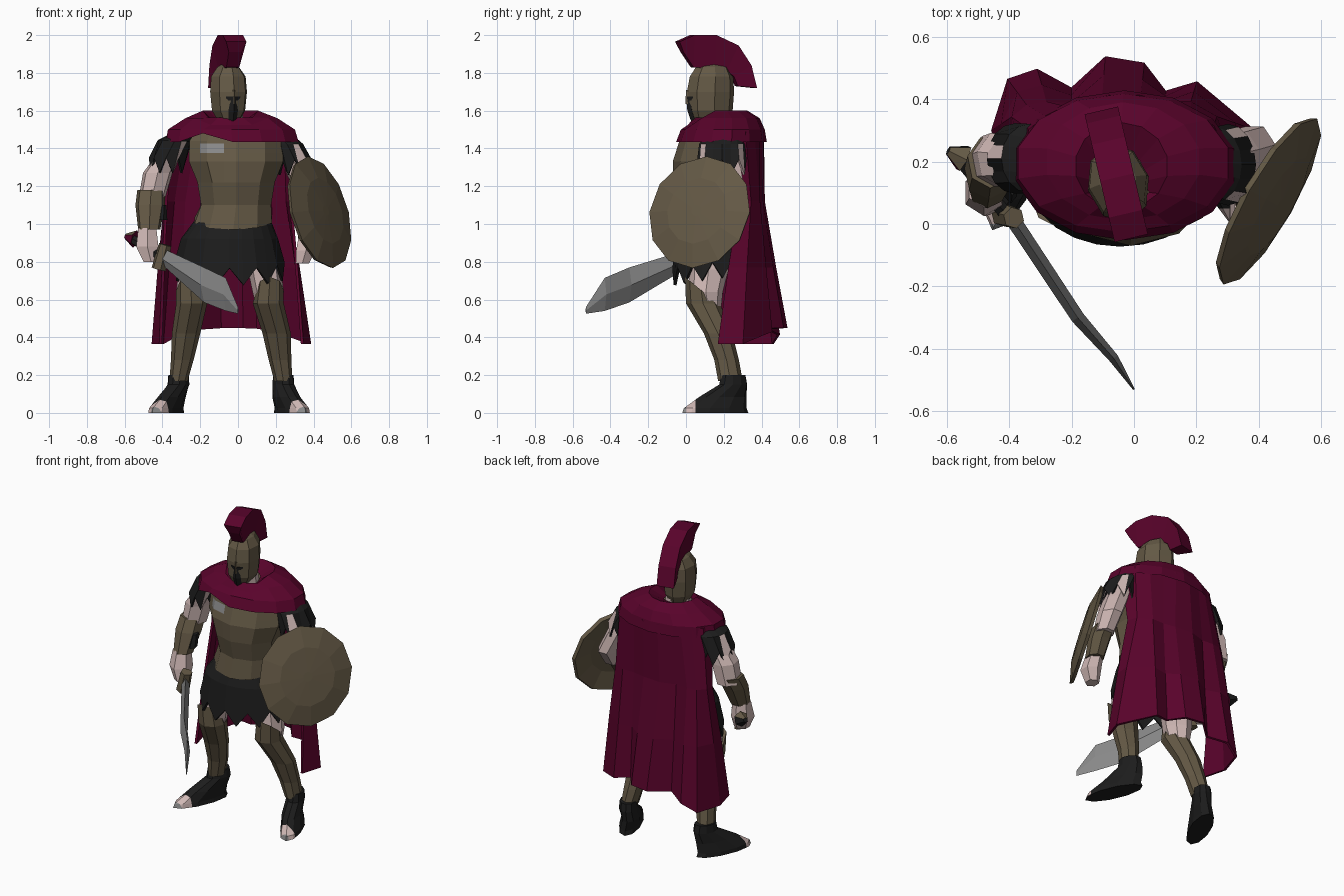
import bpy, bmesh, math
from mathutils import Vector, Matrix

if "Cube" in bpy.data.objects:
    bpy.data.objects.remove(bpy.data.objects["Cube"])


def material(name, r, g, b):
    m = bpy.data.materials.new(name)
    m.use_nodes = True
    m.diffuse_color = (r, g, b, 1)
    m.node_tree.nodes["Principled BSDF"].inputs["Base Color"].default_value = (r, g, b, 1)
    return m


BRONZE = material("dull bronze", .128, .1, .06)
RED = material("wine red cloth", .1, .001, .024)
SKIN = material("pale skin", .64, .49, .47)
BLACK = material("black leather", .012, .012, .012)
STEEL = material("steel grey", .25, .25, .25)


def build(name, bm, *mats):
    bmesh.ops.recalc_face_normals(bm, faces=bm.faces)
    mesh = bpy.data.meshes.new(name)
    bm.to_mesh(mesh)
    bm.free()
    for m in mats:
        mesh.materials.append(m)
    ob = bpy.data.objects.new(name, mesh)
    bpy.context.collection.objects.link(ob)
    return ob


def skin_rows(bm, rows, closed=True, cap=True):
    """Join rows of points with quads."""
    vs = [[bm.verts.new(p) for p in row] for row in rows]
    n = len(rows[0])
    for a, b in zip(vs, vs[1:]):
        for i in range(n if closed else n - 1):
            j = (i + 1) % n
            bm.faces.new((a[i], a[j], b[j], b[i]))
    if cap:
        bm.faces.new(vs[0])
        bm.faces.new(vs[-1])


def loft(name, rings, mat, sides=8, rot=0, jag=0, dip=0, cap=True, place=None):
    """Stack ellipses (x, y, z, rx, ry); jag makes a ragged last ring, dip lowers its front."""
    rows = []
    for k, (x, y, z, rx, ry) in enumerate(rings):
        row = []
        for i in range(sides):
            a = 2 * math.pi * i / sides - math.pi / 2
            p = Matrix.Rotation(rot, 3, 'Z') @ Vector((rx * math.cos(a), ry * math.sin(a), 0))
            p += Vector((x, y, z))
            if k == len(rings) - 1:
                p.z += jag * (-1) ** i + dip * math.sin(a)
            row.append(place @ p if place else p)
        rows.append(row)
    bm = bmesh.new()
    skin_rows(bm, rows, cap=cap)
    return build(name, bm, mat)


def solidify(ob, t):
    mod = ob.modifiers.new("thickness", 'SOLIDIFY')
    mod.thickness = t
    mod.offset = 0


def cut_paint(ob, cuts, rule, *mats):
    """Cut along planes (axis, position), then colour the faces by a rule."""
    for m in mats:
        ob.data.materials.append(m)
    bm = bmesh.new()
    bm.from_mesh(ob.data)
    for axis, at in cuts:
        no = Vector([k == axis for k in range(3)])
        bmesh.ops.bisect_plane(bm, geom=bm.verts[:] + bm.edges[:] + bm.faces[:], plane_co=no * at, plane_no=no)
    for f in bm.faces:
        f.material_index = rule(f.calc_center_median(), f.normal)
    bm.to_mesh(ob.data)
    bm.free()


# Legs and feet, toes turned outwards
def leg(side, s, knee, shin, ankle, foot):
    loft(side + "_thigh", [(knee - s * .045, .13, .88, .07, .1), (knee - s * .02, .12, .76, .088, .105),
                           (knee, .105, .64, .083, .09), (knee, .12, .54, .06, .065)], SKIN)
    loft(side + "_greave", [(ankle, .235, .17, .048, .065), ((shin + ankle) / 2, .215, .28, .06, .065),
                            (shin, .17, .42, .075, .075), (knee, .09, .58, .082, .09),
                            (knee + s * .01, .08, .65, .072, .085)], BRONZE, dip=-.07)
    heel = foot - s * .03
    boot = loft(side + "_boot", [(foot, .155, 0, .065, .19), (foot, .155, .025, .063, .18),
                                 (heel, .195, .085, .057, .135), (ankle, .25, .15, .055, .08),
                                 (ankle, .25, .2, .052, .07)], BLACK, sides=10, rot=s * .4)
    # Bare toes with grey tips
    cut_paint(boot, [(1, .05), (1, 0)],
              lambda c, n: 0 if c.y > .05 or n.z < -.5 else 2 if c.y < 0 else 1, SKIN, STEEL)


leg("left", 1, .16, .205, .24, .285)
leg("right", -1, -.245, -.275, -.315, -.38)

# Skirt of leather strips
skirt = loft("leather_skirt", [(-.02, .14, 1.06, .17, .14), (-.045, .14, .92, .25, .185),
                               (-.045, .14, .75, .285, .205)], BLACK, sides=24, jag=.045, dip=.03, cap=False)
solidify(skirt, .015)

# Breastplate with a pointed lower hem and a worn silver patch
plate = loft("breastplate", [(-.01, .17, 1.53, .2, .13), (-.01, .15, 1.44, .26, .185),
                             (-.01, .135, 1.33, .262, .205), (-.01, .13, 1.22, .215, .195),
                             (-.01, .13, 1.1, .195, .165), (-.025, .135, 1.02, .215, .185)],
             BRONZE, sides=10, dip=.05)
cut_paint(plate, [(0, -.2), (0, -.075), (2, 1.375), (2, 1.425)],
          lambda c, n: int(-.2 < c.x < -.075 and c.y < .1 and 1.375 < c.z < 1.425), STEEL)


# Arms, with pale streaks between the sleeve strips
def arm(side, sleeve, upper, bracer, hand):
    ob = loft(side + "_sleeve", sleeve, BLACK, sides=16, jag=.04, cap=False)
    ob.data.materials.append(SKIN)
    for f in ob.data.polygons:
        f.material_index = int(f.index >= 16 and f.index % 5 == 2)
    solidify(ob, .012)
    loft(side + "_upper_arm", upper, SKIN, sides=7)
    loft(side + "_bracer", bracer, BRONZE, sides=7)
    loft(side + "_hand", hand, SKIN, sides=6)


arm("right",
    [(-.25, .2, 1.49, .07, .09), (-.335, .21, 1.44, .085, .105), (-.38, .21, 1.31, .086, .107)],
    [(-.32, .21, 1.45, .055, .08), (-.425, .21, 1.27, .08, .09), (-.455, .205, 1.14, .072, .085)],
    [(-.46, .2, 1.18, .075, .085), (-.465, .16, 1.1, .08, .08), (-.47, .11, .97, .06, .06)],
    [(-.48, .11, .98, .055, .055), (-.48, .1, .88, .068, .075), (-.46, .08, .8, .045, .05)])
arm("left",
    [(.2, .2, 1.48, .07, .09), (.26, .19, 1.42, .08, .115), (.3, .19, 1.3, .085, .125)],
    [(.25, .2, 1.43, .05, .075), (.33, .22, 1.26, .072, .085), (.385, .235, 1.14, .07, .085),
     (.385, .18, 1.04, .06, .07)],
    [(.385, .18, 1.08, .065, .075), (.38, .13, 1.01, .065, .07), (.37, .08, .92, .055, .06)],
    [(.365, .07, .94, .05, .06), (.36, .03, .86, .06, .065), (.34, .02, .79, .04, .045)])
loft("bracer_lining", [(-.39, .12, 1.1, .012, .03), (-.395, .1, 1.02, .022, .035)], BLACK, sides=5)

# Cloak mantle over the shoulders, open low at the throat and raised beside the right collarbone
mantle = loft("cloak_mantle", [(-.03, .188, 1.435, .36, .24), (-.035, .195, 1.5, .345, .222),
                               (-.035, .2, 1.56, .25, .19), (-.04, .185, 1.6, .15, .14),
                               (-.045, .155, 1.54, .08, .08)], RED, sides=14, dip=.02, cap=False)
for vert in mantle.data.vertices:
    p = vert.co
    if p.z < 1.45 and p.y < .05 and -.28 < p.x < -.1:
        p.z += .045
    elif p.z > 1.51 and p.y < .12 and abs(p.x + .04) < .12:
        p.z -= .035

# Hanging cloak: plan points of each fold at shoulder, waist and hem
top = [(-.345, .23), (-.33, .3), (-.28, .34), (-.22, .37), (-.16, .39), (-.08, .405), (.02, .405), (.1, .385), (.18, .355), (.25, .31), (.29, .23)]
waist = [(-.38, .28), (-.385, .34), (-.34, .375), (-.28, .385), (-.2, .38), (-.1, .41), (.02, .4), (.1, .385), (.18, .385), (.26, .34), (.28, .28)]
hem = [(-.41, .15), (-.45, .3), (-.4, .46), (-.31, .49), (-.2, .43), (-.09, .53), (.03, .51), (.1, .42), (.2, .45), (.38, .3), (.34, .17)]
rows = [[(x, y, 1.49) for x, y in top], [(x, y, 1.12) for x, y in waist]]
rows.append([((a + c) / 2, (b + d) / 2, .77) for (a, b), (c, d) in zip(waist, hem)])
rows.append([(x, y, .45 - .085 * min(1, abs(x + .03) / .37) ** 3) for x, y in hem])
bm = bmesh.new()
skin_rows(bm, rows, closed=False, cap=False)
solidify(build("hanging_cloak", bm, RED), .015)

# Head, helmet and face opening, turned slightly to its left
loft("neck", [(-.045, .15, 1.45, .085, .09), (-.045, .14, 1.62, .065, .08)], SKIN)
head = Matrix.Translation((-.05, .13, 0)) @ Matrix.Rotation(.23, 4, 'Z')
loft("helmet", [(0, .0, 1.55, .06, .1), (0, 0, 1.6, .09, .12), (0, 0, 1.7, .1, .128),
                (0, .005, 1.78, .094, .118), (0, .01, 1.83, .06, .09), (0, .01, 1.855, .02, .03)],
     BRONZE, place=head)
loft("mouth_opening", [(0, -.088, 1.545, .022, .018), (0, -.108, 1.6, .026, .018),
                       (0, -.114, 1.655, .016, .018)], BLACK, sides=4, place=head)
loft("eye_opening", [(0, -.104, 1.655, .035, .026), (0, -.106, 1.675, .04, .026)], BLACK, sides=4, place=head)
loft("nose_guard", [(0, -.114, 1.635, .01, .022), (0, -.114, 1.71, .012, .02)], BRONZE, sides=4, place=head)

# Crest: curved band, wider along its outer edge
outer = [(-.18, 1.965), (-.1, 2), (.02, 2), (.14, 1.945), (.21, 1.84), (.24, 1.72)]
inner = [(-.155, 1.91), (-.1, 1.83), (.02, 1.82), (.08, 1.81), (.12, 1.78), (.14, 1.73)]
rows = [[head @ Vector(p) for p in ((-.055, u, z), (.055, u, z), (.035, v, w), (-.035, v, w))]
        for (u, z), (v, w) in zip(outer, inner)]
bm = bmesh.new()
skin_rows(bm, rows)
build("helmet_crest", bm, RED)

# Round shield, a shallow dome with a hollow back
normal = Vector((.85, -.48, .25)).normalized()
u = Vector((0, 0, 1)).cross(normal).normalized()
v = normal.cross(u)
rows = []
for r, d in ((.03, .025), (.18, .02), (.305, -.01), (.295, -.03), (.18, .0), (.03, .005)):
    rows.append([Vector((.445, .067, 1.065)) + normal * d
                 + (u * math.cos(a) + v * math.sin(a)) * r
                 for a in [2 * math.pi * i / 12 for i in range(12)]])
bm = bmesh.new()
skin_rows(bm, rows)
build("round_shield", bm, BRONZE)

# Sword: blade sections (x, y, upper z, lower z, half thickness)
across = Vector((.83, .55, 0))
rows = []
for x, y, hi, lo, t in ((-.385, .01, .865, .77, .024), (-.18, -.3, .77, .585, .022),
                        (-.065, -.43, .715, .54, .016), (0, -.53, .56, .525, .003)):
    mid = Vector((x, y, (hi + lo) / 2))
    rows.append([Vector((x, y, hi)), mid + across * t, Vector((x, y, lo)), mid - across * t])
bm = bmesh.new()
skin_rows(bm, rows)
build("sword_blade", bm, STEEL)


def rod(name, a, b, r1, r2, mat):
    a, b = Vector(a), Vector(b)
    turn = (b - a).to_track_quat('Z', 'Y').to_matrix().to_4x4()
    bm = bmesh.new()
    bmesh.ops.create_cone(bm, cap_ends=True, segments=6, radius1=r1, radius2=r2, depth=(b - a).length,
                          matrix=Matrix.Translation((a + b) / 2) @ turn)
    return build(name, bm, mat)


rod("sword_grip", (-.4, .02, .82), (-.56, .21, .92), .025, .025, BLACK)
rod("sword_guard", (-.42, .03, .76), (-.385, .02, .89), .04, .035, BRONZE)
# Pommel: bronze above, red in front, black elsewhere
pommel = rod("sword_pommel", (-.545, .21, .92), (-.595, .235, .935), .048, .015, BRONZE)
cut_paint(pommel, [], lambda c, n: 0 if n.z > .4 else 1 if n.y < .1 else 2, RED, BLACK)
